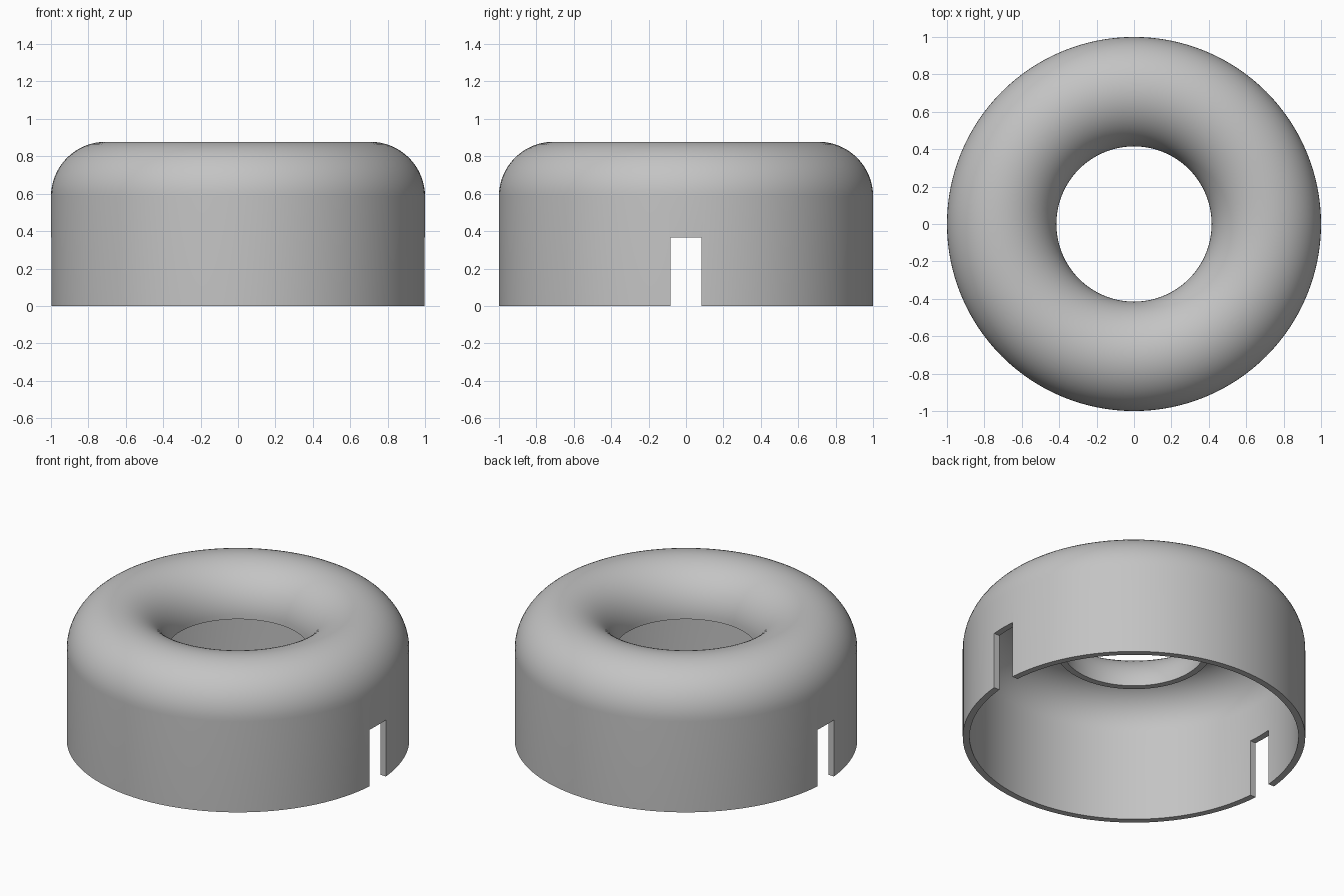
import bpy, bmesh, math
from mathutils import Vector

old = bpy.data.objects.get("Cube")
if old:
    bpy.data.objects.remove(old, do_unlink=True)

OUTER, HOLE, WALL = 1.0, 0.415, 0.04
SHOULDER = 0.585                       # height where the rounded top starts
RING = (OUTER + HOLE) / 2              # centre radius of the rounded top
BULGE = (OUTER - HOLE) / 2
SLOT_WIDTH, SLOT_TOP = 0.165, 0.365
SEGMENTS, ARC_STEPS = 128, 32

grey = bpy.data.materials.new("light grey")
grey.use_nodes = True
colour = (0.55, 0.55, 0.55, 1)
grey.diffuse_color = colour
grey.node_tree.nodes["Principled BSDF"].inputs["Base Color"].default_value = colour


def arc(radius):
    """Half circle from the outer wall over the top to the hole."""
    angles = [math.pi * i / ARC_STEPS for i in range(ARC_STEPS + 1)]
    return [(RING + radius * math.cos(a), SHOULDER + radius * math.sin(a)) for a in angles]


def finish(bm, name):
    bmesh.ops.recalc_face_normals(bm, faces=bm.faces)
    mesh = bpy.data.meshes.new(name)
    bm.to_mesh(mesh)
    bm.free()
    mesh.materials.append(grey)
    obj = bpy.data.objects.new(name, mesh)
    bpy.context.collection.objects.link(obj)
    return obj


# Hollow ring shell: closed wall section turned about z
section = [(OUTER, 0)] + arc(BULGE) + arc(BULGE - WALL)[::-1] + [(OUTER - WALL, 0)]
bm = bmesh.new()
verts = [bm.verts.new((r, 0, z)) for r, z in section]
edges = [bm.edges.new((v, verts[i - 1])) for i, v in enumerate(verts)]
bmesh.ops.spin(bm, geom=verts + edges, cent=(0, 0, 0), axis=(0, 0, 1),
               angle=math.tau, steps=SEGMENTS, use_merge=True)
bmesh.ops.remove_doubles(bm, verts=bm.verts, dist=0.0001)
shell = finish(bm, "ring_cover")

# Slots through both side walls
bm = bmesh.new()
bmesh.ops.create_cube(bm, size=1)
bmesh.ops.scale(bm, vec=Vector((3, SLOT_WIDTH, 2 * SLOT_TOP)), verts=bm.verts)
cutter = finish(bm, "slot_cutter")
cutter.hide_render = True

cut = shell.modifiers.new("side slots", "BOOLEAN")
cut.operation = "DIFFERENCE"
cut.solver = "EXACT"
cut.object = cutter
bpy.ops.object.select_all(action="DESELECT")
bpy.context.view_layer.objects.active = shell
shell.select_set(True)
bpy.ops.object.modifier_apply(modifier=cut.name)
bpy.data.objects.remove(cutter, do_unlink=True)
bpy.ops.object.shade_smooth_by_angle(angle=math.radians(30))
